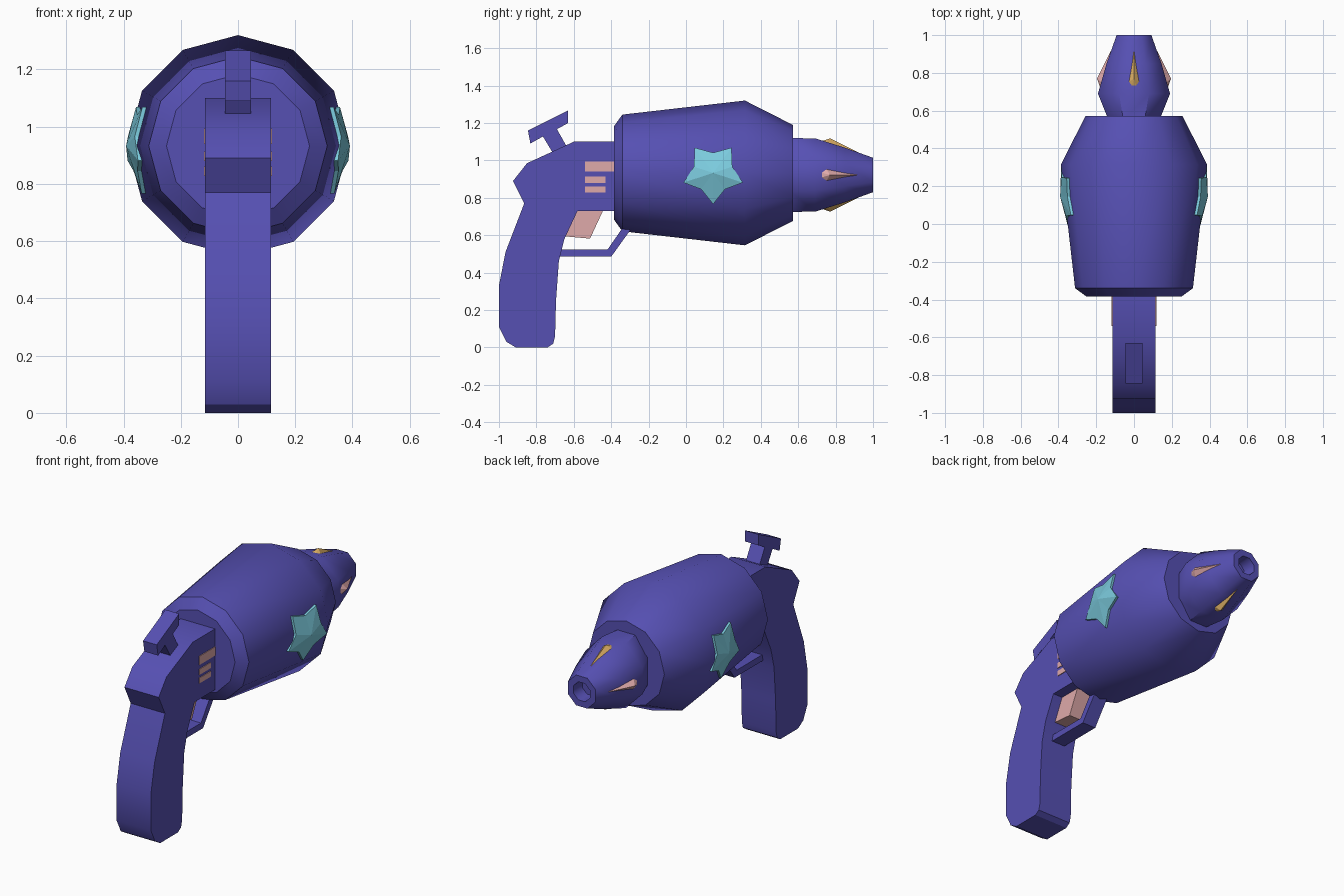
import bpy, bmesh, math

if "Cube" in bpy.data.objects:
    bpy.data.objects.remove(bpy.data.objects["Cube"])


def material(name, r, g, b):
    m = bpy.data.materials.new(name)
    m.diffuse_color = (r, g, b, 1)
    m.use_nodes = True
    m.node_tree.nodes["Principled BSDF"].inputs["Base Color"].default_value = m.diffuse_color
    return m


INDIGO = material("indigo", 0.093, 0.080, 0.45)
TEAL = material("teal", 0.20, 0.60, 0.73)
PINK = material("pink", 0.74, 0.40, 0.40)
GOLD = material("gold", 0.72, 0.43, 0.13)


def make(name, verts, faces, mat, smooth=None):
    bm = bmesh.new()
    vs = [bm.verts.new(v) for v in verts]
    for f in faces:
        bm.faces.new([vs[i] for i in f])
    bmesh.ops.recalc_face_normals(bm, faces=bm.faces)
    me = bpy.data.meshes.new(name)
    bm.to_mesh(me)
    bm.free()
    me.materials.append(mat)
    ob = bpy.data.objects.new(name, me)
    bpy.context.collection.objects.link(ob)
    if smooth:
        bpy.ops.object.select_all(action='DESELECT')
        ob.select_set(True)
        bpy.context.view_layer.objects.active = ob
        bpy.ops.object.shade_smooth_by_angle(angle=math.radians(smooth))
    return ob


def plate(name, profile, x0, x1, mat, smooth=None):
    """Side profile of (y, z) points extruded from x0 to x1."""
    n = len(profile)
    verts = [(x, y, z) for x in (x0, x1) for y, z in profile]
    faces = [list(range(n)), list(range(n, 2 * n))]
    faces += [(i, (i + 1) % n, n + (i + 1) % n, n + i) for i in range(n)]
    return make(name, verts, faces, mat, smooth)


def lathe(name, rings, n, offset, zc, mat, smooth):
    """Rings of (y, half width, half height) around the barrel axis."""
    verts = []
    for y, rx, rz in rings:
        for i in range(n):
            a = 2 * math.pi * (i + offset) / n
            verts.append((rx * math.sin(a), y, zc + rz * math.cos(a)))
    faces = [[k * n + i, k * n + (i + 1) % n, (k + 1) * n + (i + 1) % n, (k + 1) * n + i]
             for k in range(len(rings) - 1) for i in range(n)]
    faces += [list(range(n)), list(range(len(verts) - n, len(verts)))]
    return make(name, verts, faces, mat, smooth)


# Main body: twelve-sided barrel drum
ZB = 0.933
lathe("body", [(-0.385, 0.25, 0.25), (-0.34, 0.312, 0.312), (0.315, 0.387, 0.387),
               (0.573, 0.256, 0.256)], 12, 0, ZB, INDIGO, 35)

# Nose with a recessed muzzle; sizes are to the flats of the octagon
ZN = 0.922
k = 1 / math.cos(math.pi / 8)
nose = [(0.55, 0.135, 0.197), (0.69, 0.191, 0.196), (0.85, 0.145, 0.146),
        (1.0, 0.092, 0.092), (1.0, 0.055, 0.055), (0.92, 0.05, 0.05)]
lathe("nose", [(y, rx * k, rz * k) for y, rx, rz in nose], 8, 0.5, ZN, INDIGO, 50)

# Handle
plate("handle", [(-0.37, 1.10), (-0.60, 1.10), (-0.73, 1.04), (-0.85, 0.985),
                 (-0.925, 0.89), (-0.865, 0.77), (-0.965, 0.51), (-1.0, 0.33),
                 (-1.0, 0.11), (-0.96, 0.03), (-0.91, 0.0), (-0.74, 0.0),
                 (-0.71, 0.02), (-0.70, 0.06), (-0.695, 0.25), (-0.68, 0.46),
                 (-0.65, 0.58), (-0.58, 0.73), (-0.37, 0.73)],
      -0.115, 0.115, INDIGO, 30)

# Hammer
plate("hammer", [(-0.845, 1.16), (-0.63, 1.267), (-0.63, 1.20), (-0.69, 1.167),
                 (-0.63, 1.06), (-0.70, 1.02), (-0.765, 1.128), (-0.832, 1.09)],
      -0.046, 0.046, INDIGO)

# Trigger and its guard
plate("trigger", [(-0.58, 0.75), (-0.435, 0.75), (-0.513, 0.582), (-0.66, 0.595)],
      -0.05, 0.05, PINK)
plate("trigger_guard", [(-0.69, 0.523), (-0.42, 0.523), (-0.335, 0.645),
                        (-0.285, 0.645), (-0.40, 0.485), (-0.69, 0.485)],
      -0.046, 0.046, INDIGO)


def body_surface(y, z):
    """Half width of the drum side near the star."""
    r = 0.312 + (y + 0.34) / 0.655 * 0.075
    return r - abs(z - ZB) * math.tan(math.radians(15))


for s, side in ((1, "right"), (-1, "left")):
    # Vent plates on the handle
    for i, (z0, z1, y1) in enumerate(((0.94, 0.993, -0.38), (0.88, 0.914, -0.43),
                                      (0.828, 0.861, -0.43))):
        plate(f"vent_{side}_{i + 1}", [(-0.54, z0), (y1, z0), (y1, z1), (-0.54, z1)],
              s * 0.112, s * 0.119, PINK)

    # Raised star following the drum side, one point down
    top, base = [], []
    for i in range(10):
        a = math.pi * i / 5
        r = 0.167 if i % 2 == 0 else 0.108
        y, z = 0.145 + r * math.sin(a), ZB - r * math.cos(a)
        x = body_surface(y, z)
        top.append((s * (x + 0.014), y, z))
        base.append((s * (x - 0.02), y, z))
    faces = [(i, (i + 1) % 10, 20) for i in range(10)]
    faces += [(i, (i + 1) % 10, 10 + (i + 1) % 10, 10 + i) for i in range(10)]
    faces.append(list(range(10, 20)))
    make(f"star_{side}", top + base + [(s * 0.391, 0.145, ZB)], faces, TEAL)

# Four dart-shaped studs around the nose
for i, (name, mat) in enumerate((("top", GOLD), ("right", PINK), ("bottom", GOLD), ("left", PINK))):
    c, s = round(math.cos(i * math.pi / 2)), round(math.sin(i * math.pi / 2))
    # (sideways, along, outward) points: tip, shoulders, tail, raised apex
    pts = [(0, 0.92, 0.121), (0.032, 0.75, 0.172), (0.013, 0.725, 0.18),
           (-0.013, 0.725, 0.18), (-0.032, 0.75, 0.172), (0, 0.77, 0.196)]
    verts = [(u * c + w * s, y, ZN + w * c - u * s) for u, y, w in pts]
    faces = [(j, (j + 1) % 5, 5) for j in range(5)] + [(4, 3, 2, 1, 0)]
    make(f"stud_{name}", verts, faces, mat)
